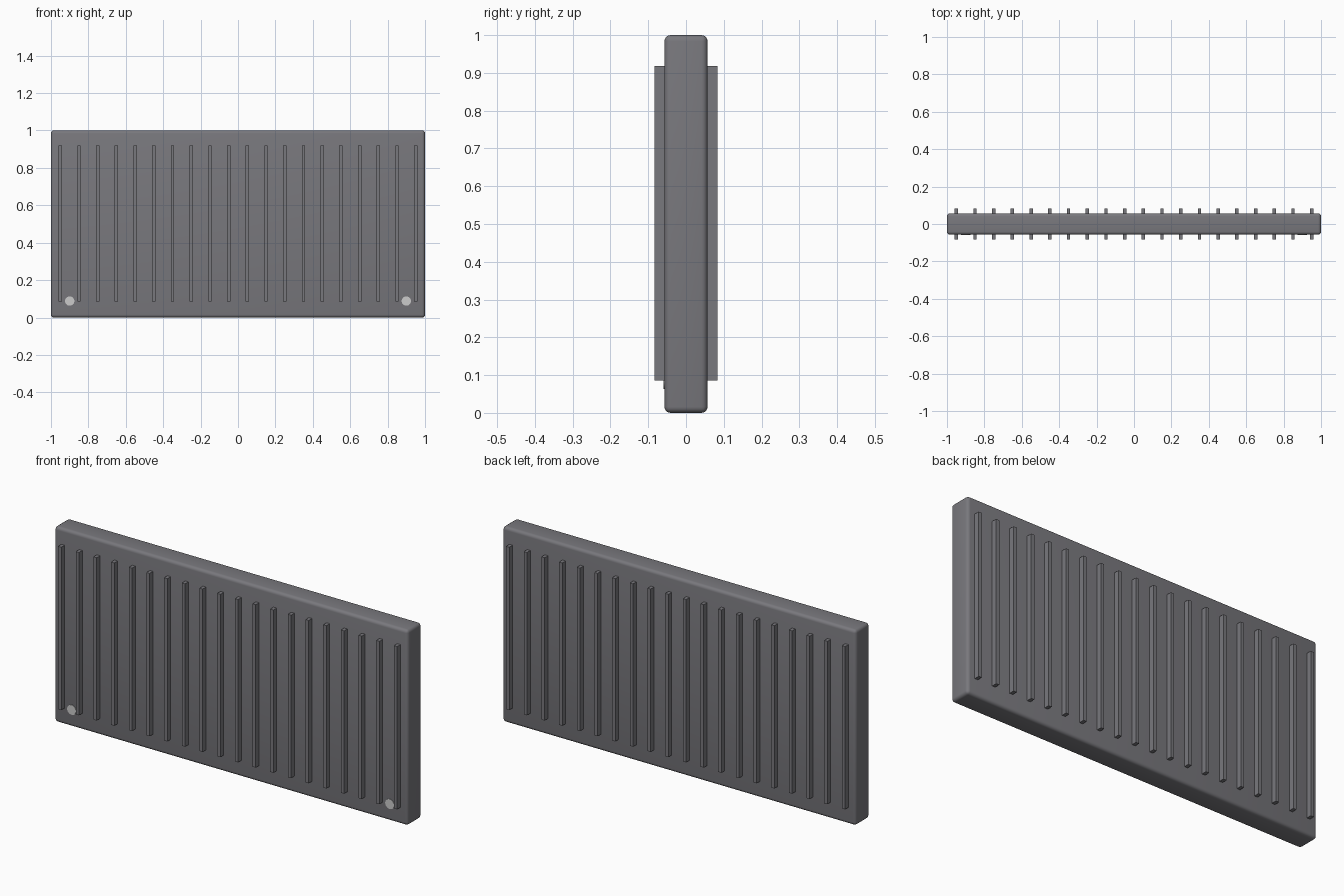
import bpy
import math

if "Cube" in bpy.data.objects:
    bpy.data.objects.remove(bpy.data.objects["Cube"])


def material(name, color):
    m = bpy.data.materials.new(name)
    m.diffuse_color = color
    m.use_nodes = True
    m.node_tree.nodes["Principled BSDF"].inputs["Base Color"].default_value = m.diffuse_color
    return m


DARK = material("dark_grey", (0.19, 0.188, 0.205, 1))
LIGHT = material("light_grey", (0.6, 0.6, 0.6, 1))


def box(name, size, loc):
    bpy.ops.mesh.primitive_cube_add(size=1, location=loc)
    o = bpy.context.object
    o.name = name
    o.scale = size
    bpy.ops.object.transform_apply(location=False, rotation=False, scale=True)
    o.data.materials.append(DARK)
    return o


# Main slab with softened edges
panel = box("panel", (2, 0.114, 1), (0, 0, 0.5))
bevel = panel.modifiers.new("soft_edges", 'BEVEL')
bevel.width = 0.016
bevel.segments = 4
bpy.ops.object.modifier_apply(modifier=bevel.name)
bpy.ops.object.shade_smooth_by_angle(angle=math.radians(35))

# Vertical ribs on the front and back faces
for side, label in ((-1, "front"), (1, "back")):
    for i in range(20):
        box(f"{label}_rib_{i + 1}", (0.018, 0.037, 0.833),
            (-0.95 + 0.1 * i, side * 0.0655, 0.502))

# Round caps at the lower front corners
for x, label in ((-0.9, "left"), (0.9, "right")):
    bpy.ops.mesh.primitive_cylinder_add(vertices=32, radius=0.025, depth=0.02,
                                        location=(x, -0.05, 0.088),
                                        rotation=(math.pi / 2, 0, 0))
    cap = bpy.context.object
    cap.name = f"{label}_cap"
    cap.data.materials.append(LIGHT)
    bpy.ops.object.shade_smooth_by_angle(angle=math.radians(30))
